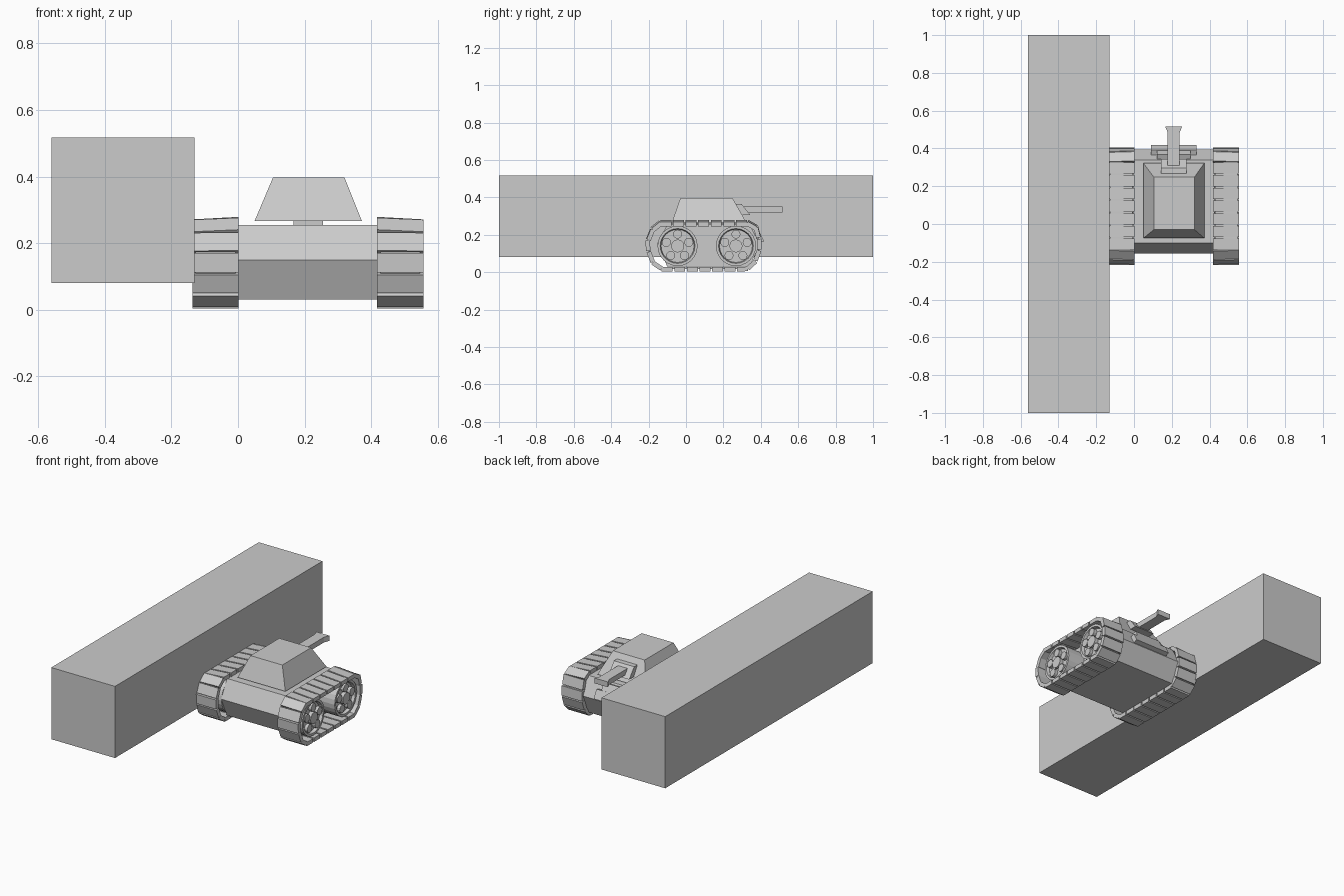
import bpy, bmesh, math
from mathutils import Vector

if "Cube" in bpy.data.objects:
    bpy.data.objects.remove(bpy.data.objects["Cube"])

CX = 0.21  # tank centre line


def finish(name, bm):
    bmesh.ops.recalc_face_normals(bm, faces=bm.faces)
    me = bpy.data.meshes.new(name)
    bm.to_mesh(me)
    bm.free()
    ob = bpy.data.objects.new(name, me)
    bpy.context.collection.objects.link(ob)
    return ob


def loft(bm, a, b):
    """Closed solid between two matching loops."""
    va, vb = [bm.verts.new(p) for p in a], [bm.verts.new(p) for p in b]
    n = len(va)
    bm.faces.new(va)
    bm.faces.new(vb[::-1])
    for i in range(n):
        j = (i + 1) % n
        bm.faces.new((va[i], vb[i], vb[j], va[j]))


def rect(x0, x1, y0, y1, z):
    return [(x0, y0, z), (x1, y0, z), (x1, y1, z), (x0, y1, z)]


def solid(name, a, b):
    bm = bmesh.new()
    loft(bm, a, b)
    return finish(name, bm)


def prism(name, profile, x0, x1):
    """Extrude a (y, z) profile along x."""
    return solid(name, [(x0, y, z) for y, z in profile], [(x1, y, z) for y, z in profile])


# Long block beside the tank
solid("wall_block", rect(-0.56, -0.13, -1, 1, 0.08), rect(-0.56, -0.13, -1, 1, 0.517))

# Hull with sloped ends, turret and its neck
prism("hull", [(-0.155, 0.15), (-0.10, 0.255), (0.34, 0.255), (0.395, 0.15),
               (0.34, 0.03), (-0.10, 0.03)], CX - 0.215, CX + 0.215)
solid("turret", rect(0.05, 0.372, -0.075, 0.322, 0.267), rect(0.105, 0.32, -0.03, 0.248, 0.397))
solid("turret_neck", rect(0.167, 0.255, 0.06, 0.17, 0.25), rect(0.167, 0.255, 0.06, 0.17, 0.27))

# Gun mount, flat barrel and flared muzzle
prism("gun_mount", [(0.25, 0.365), (0.297, 0.365), (0.345, 0.305), (0.29, 0.305)], CX - 0.068, CX + 0.068)
prism("gun_barrel", [(0.28, 0.318), (0.28, 0.35), (0.495, 0.35), (0.495, 0.318)], CX - 0.032, CX + 0.032)
bm = bmesh.new()
loft(bm, [(CX + sx * 0.032, 0.485, z) for sx, z in ((-1, 0.318), (1, 0.318), (1, 0.35), (-1, 0.35))],
     [(CX + sx * 0.045, 0.517, z) for sx, z in ((-1, 0.318), (1, 0.318), (1, 0.35), (-1, 0.35))])
finish("gun_muzzle", bm)

# Stepped plate on the sloped end under the gun
prism("slope_plate_lower", [(0.365, 0.205), (0.392, 0.215), (0.418, 0.165), (0.39, 0.155)], CX - 0.12, CX + 0.12)
prism("slope_plate_upper", [(0.345, 0.245), (0.368, 0.255), (0.395, 0.205), (0.365, 0.20)], CX - 0.088, CX + 0.088)

# Track path in (y, z), resampled into equal links
PATH = [Vector(p) for p in ((-0.13, 0.004), (0.33, 0.004), (0.375, 0.035), (0.405, 0.12),
                            (0.405, 0.17), (0.385, 0.25), (0.35, 0.279), (-0.14, 0.279), (-0.185, 0.25),
                            (-0.217, 0.17), (-0.217, 0.12), (-0.185, 0.04))]
SEG = [(PATH[i], PATH[(i + 1) % len(PATH)]) for i in range(len(PATH))]
LENGTH = sum((b - a).length for a, b in SEG)


def on_path(s):
    s %= LENGTH
    for a, b in SEG:
        d = (b - a).length
        if s <= d:
            return a.lerp(b, s / d)
        s -= d
    return PATH[0].copy()


def link(bm, s0, s1, top, thick, x_in, x_out, taper):
    p, q = on_path(s0), on_path(s1)
    t = (q - p).normalized()
    n = Vector((-t.y, t.x))  # points into the loop
    ends = []
    for x, d in ((x_in, 0), (x_out, taper * max(0, -n.y))):
        o = n * (top + d)
        ends.append([(x, *v) for v in (p + o, q + o, q + o + n * thick, p + o + n * thick)])
    loft(bm, *ends)


def cylinder(bm, y, z, r, x0, x1, n):
    ring = [(y + r * math.sin(2 * math.pi * i / n), z + r * math.cos(2 * math.pi * i / n)) for i in range(n)]
    loft(bm, [(x0, *p) for p in ring], [(x1, *p) for p in ring])


N = 24
for label, s in (("left", -1), ("right", 1)):
    xi, xo = CX + s * 0.208, CX + s * 0.347
    # Track pads joined by thin connectors
    bm = bmesh.new()
    for i in range(N):
        pitch = LENGTH / N
        link(bm, i * pitch, (i + 0.87) * pitch, 0, 0.024, xi, xo, 0.01)
        link(bm, (i + 0.8) * pitch, (i + 1.07) * pitch, 0.012, 0.008, xi + s * 0.01, xo - s * 0.01, 0)
    finish(label + "_track", bm)

    # Two wheels per side: dished drum, hub and five lugs
    for end, y in (("front", -0.045), ("rear", 0.267)):
        bm = bmesh.new()
        z, n = 0.14, 24
        prof = [(0.107, 0.215), (0.107, 0.33), (0.093, 0.33), (0.088, 0.312)]
        rings = [[bm.verts.new((CX + s * x, y + r * math.sin(2 * math.pi * i / n),
                                z + r * math.cos(2 * math.pi * i / n))) for i in range(n)] for r, x in prof]
        for a, b in zip(rings, rings[1:]):
            for i in range(n):
                j = (i + 1) % n
                bm.faces.new((a[i], a[j], b[j], b[i]))
        bm.faces.new(rings[0])
        bm.faces.new(rings[-1])
        cylinder(bm, y, z, 0.035, CX + s * 0.305, CX + s * 0.335, 12)
        for k in range(5):
            a = 2 * math.pi * k / 5
            cylinder(bm, y + 0.063 * math.sin(a), z + 0.063 * math.cos(a), 0.024,
                     CX + s * 0.305, CX + s * 0.332, 12)
        finish(label + "_" + end + "_wheel", bm)
